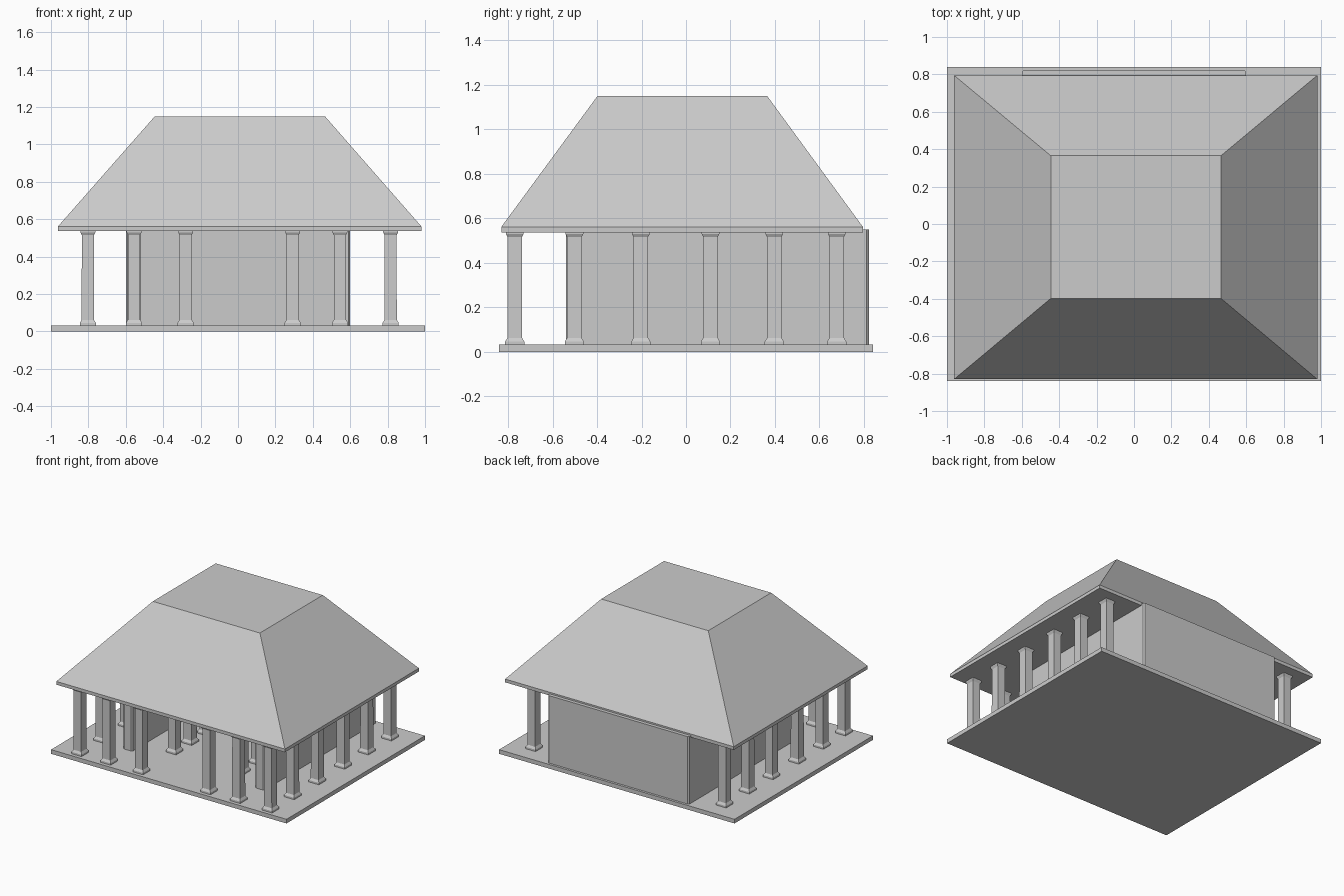
import bpy, bmesh

if "Cube" in bpy.data.objects:
    bpy.data.objects.remove(bpy.data.objects["Cube"])


def finish(name, bm):
    bmesh.ops.recalc_face_normals(bm, faces=bm.faces)
    me = bpy.data.meshes.new(name)
    bm.to_mesh(me)
    bm.free()
    ob = bpy.data.objects.new(name, me)
    bpy.context.collection.objects.link(ob)
    return ob


def loft(name, sections):
    """Stack of outlines [(points, z), ...] skinned and capped."""
    bm = bmesh.new()
    rings = [[bm.verts.new((x, y, z)) for x, y in pts] for pts, z in sections]
    for a, b in zip(rings, rings[1:]):
        for i in range(len(a)):
            j = (i + 1) % len(a)
            bm.faces.new((a[i], a[j], b[j], b[i]))
    bm.faces.new(rings[0][::-1])
    bm.faces.new(rings[-1])
    return finish(name, bm)


def rect(x0, x1, y0, y1):
    return [(x0, y0), (x1, y0), (x1, y1), (x0, y1)]


def square(h):
    return rect(-h, h, -h, h)


# Floor slab
slab = rect(-1, 1, -0.84, 0.84)
loft("floor_slab", [(slab, 0), (slab, 0.032)])

# Hipped roof with flat top and eave band
eave = rect(-0.962, 0.98, -0.83, 0.795)
loft("roof", [(eave, 0.537), (eave, 0.562),
              (rect(-0.445, 0.465, -0.398, 0.365), 1.15)])

# U-shaped hall wall, open to the front, slim chamfers on the corners
W, F, B, T, C = 0.6, -0.54, 0.822, 0.08, 0.01
half = [(W - T, B - T), (W - T, F + C), (W - T + C, F), (W - C, F),
        (W, F + C), (W, B - C), (W - C, B)]
outline = half + [(-x, y) for x, y in reversed(half)]
loft("hall_wall", [(outline, 0.03), (outline, 0.55)])

# Square columns with base and capital
profile = [(0.043, 0.03), (0.043, 0.046), (0.033, 0.062), (0.032, 0.515),
           (0.04, 0.53), (0.04, 0.54)]
column = loft("column", [(square(h), z) for h, z in profile])
spots = [(x, -0.77) for x in (-0.803, -0.556, -0.28, 0.292, 0.545, 0.816)]
spots += [(x, y) for x in (-0.803, 0.816)
          for y in (-0.502, -0.203, 0.11, 0.397, 0.678)]
# Inner colonnade
spots += [(x, -0.37 + 0.19 * i) for x in (-0.28, 0.292) for i in range(6)]
for i, (x, y) in enumerate(spots):
    ob = column if i == 0 else bpy.data.objects.new("column", column.data)
    if i:
        bpy.context.collection.objects.link(ob)
    ob.location = (x, y, 0)
